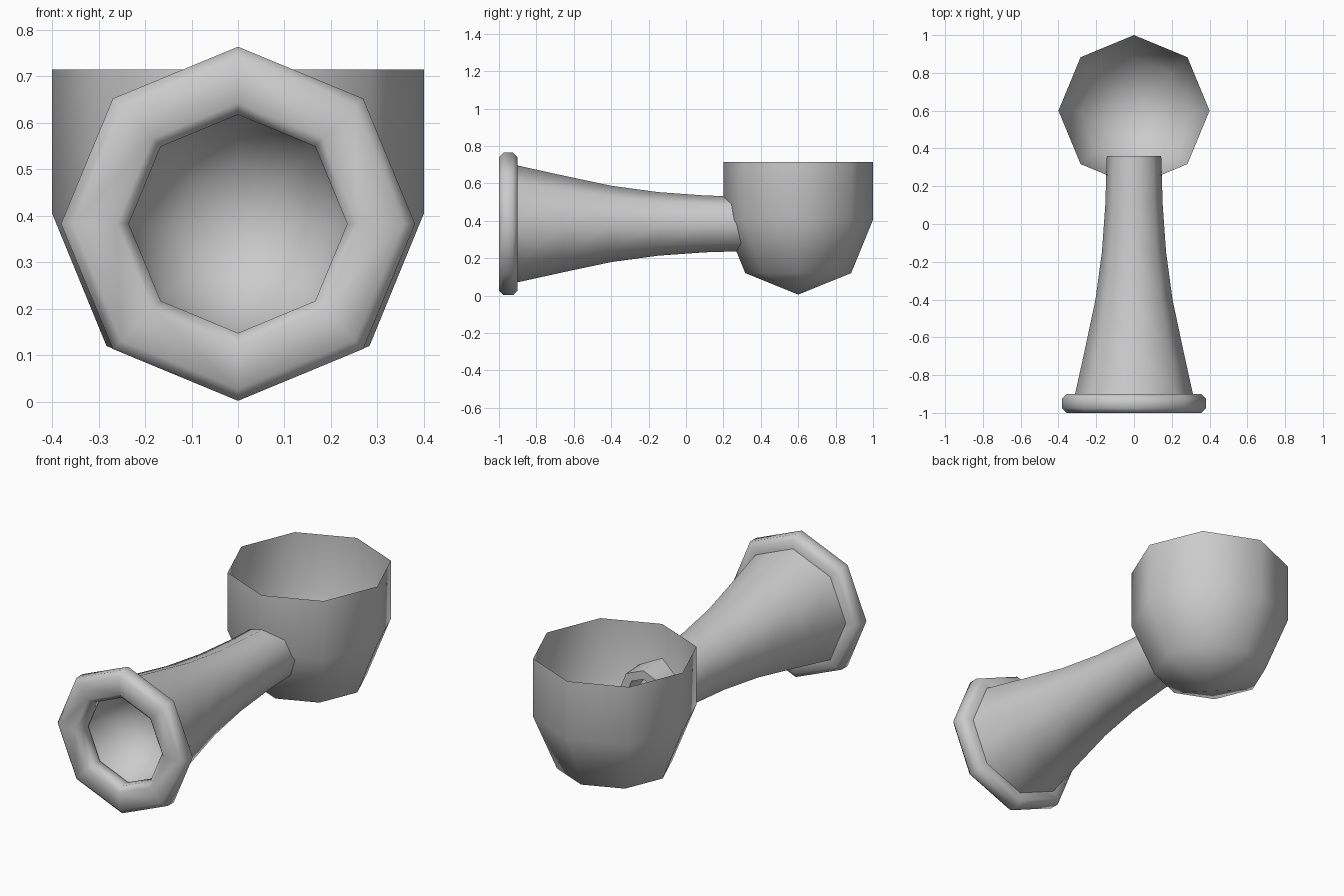
import bpy, bmesh, math

if "Cube" in bpy.data.objects:
    bpy.data.objects.remove(bpy.data.objects["Cube"])

SIDES = 8


def lathe(name, profile, centre, along_y=False, closed=False):
    """Turn (radius, height) points around z, or around y, with eight sides."""
    bm = bmesh.new()
    cx, cy, cz = centre
    rings = []
    for r, h in profile:
        count = 1 if r == 0 else SIDES
        ring = []
        for i in range(count):
            a = 2 * math.pi * i / SIDES
            u, v = r * math.cos(a), r * math.sin(a)
            p = (cx + u, cy + h, cz + v) if along_y else (cx + u, cy + v, cz + h)
            ring.append(bm.verts.new(p))
        rings.append(ring)
    pairs = list(zip(rings, rings[1:]))
    if closed:
        pairs.append((rings[-1], rings[0]))
    for a, b in pairs:
        for i in range(SIDES):
            j = (i + 1) % SIDES
            corners = [a[i % len(a)], a[j % len(a)], b[j % len(b)], b[i % len(b)]]
            bm.faces.new(list(dict.fromkeys(corners)))
    bmesh.ops.recalc_face_normals(bm, faces=bm.faces[:])
    mesh = bpy.data.meshes.new(name)
    bm.to_mesh(mesh)
    bm.free()
    ob = bpy.data.objects.new(name, mesh)
    bpy.context.collection.objects.link(ob)
    bpy.ops.object.select_all(action='DESELECT')
    ob.select_set(True)
    bpy.context.view_layer.objects.active = ob
    bpy.ops.object.shade_smooth_by_angle(angle=math.radians(60))
    return ob


AXIS = (0, 0, 0.383)

# Thin open bowl: pointed round bottom, straight wall
lathe("bowl", [(0, 0.005), (0.283, 0.12), (0.4, 0.405), (0.4, 0.715)], (0, 0.6, 0))

# Flared stem with a blind bore at the bowl end
lathe("stem", [(0.325, -0.95), (0.312, -0.9), (0.257, -0.65), (0.204, -0.4),
               (0.17, -0.15), (0.152, 0.1), (0.144, 0.36), (0.098, 0.36),
               (0.098, 0.1), (0, 0.1)], AXIS, along_y=True)

# Concave smooth mouth inside the flared end
R = 0.25
lathe("mouth", [(R * math.cos(math.radians(t)), -0.94 + R * math.sin(math.radians(t)))
                for t in (0, 30, 60)] + [(0, -0.94 + R)], AXIS, along_y=True)

# Chamfered rim ring around the mouth
lathe("rim_ring", [(0.381, -0.975), (0.381, -0.925), (0.356, -0.9), (0.26, -0.9),
                   (0.235, -0.925), (0.235, -0.975), (0.26, -1), (0.356, -1)],
      AXIS, along_y=True, closed=True)
